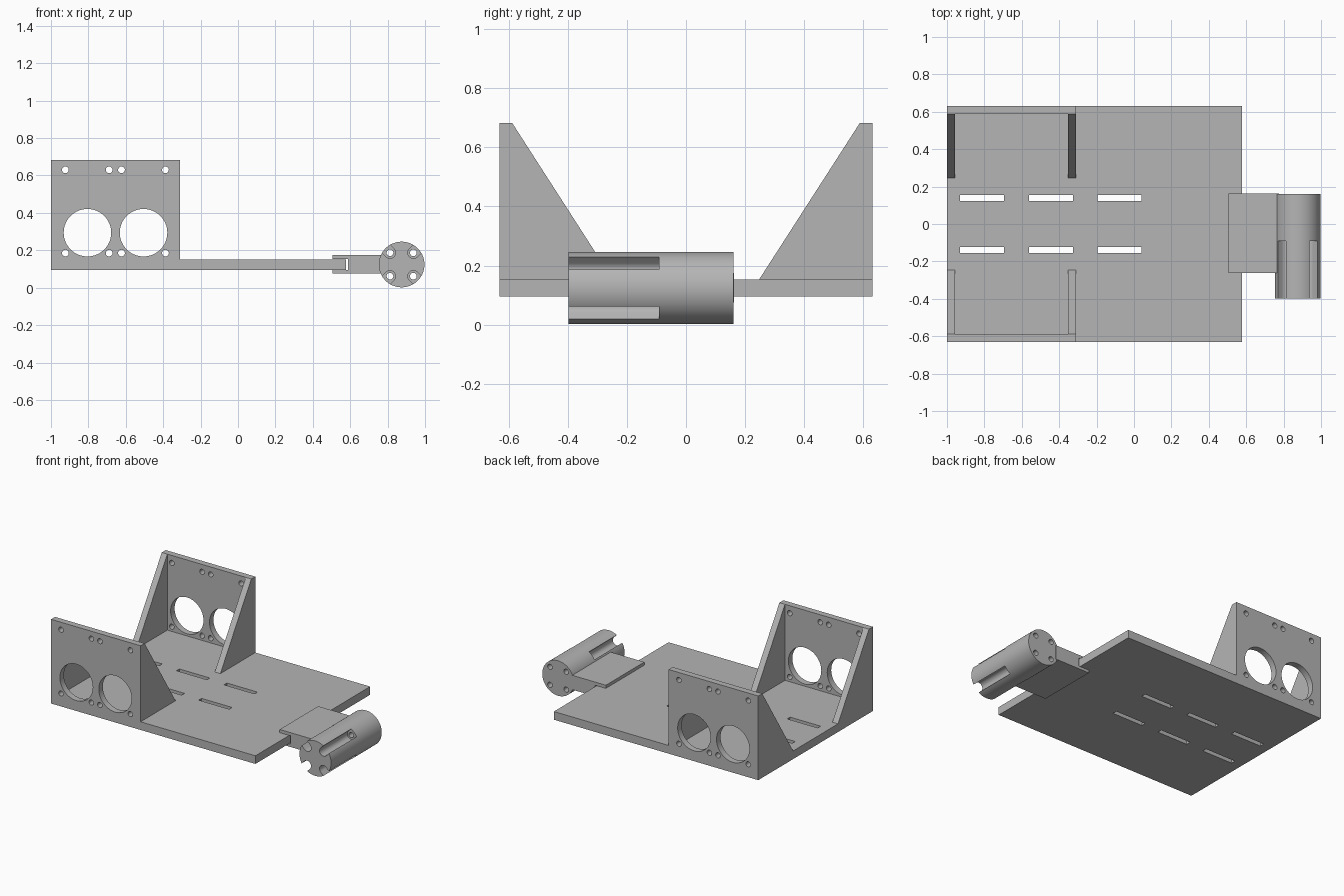
import bpy, bmesh
from math import sin, cos, pi, radians
from mathutils import Vector

if "Cube" in bpy.data.objects:
    bpy.data.objects.remove(bpy.data.objects["Cube"])

grey = bpy.data.materials.new("plain grey")
grey.use_nodes = True
grey.diffuse_color = (0.46, 0.46, 0.46, 1)
grey.node_tree.nodes["Principled BSDF"].inputs["Base Color"].default_value = grey.diffuse_color


def prism(bm, outline, axis, start, end):
    """Extrude a 2D outline along an axis."""
    def place(p, d):
        u, v = p
        return {"x": (d, u, v), "y": (u, d, v), "z": (u, v, d)}[axis]
    face = bm.faces.new([bm.verts.new(place(p, start)) for p in outline])
    made = bmesh.ops.extrude_face_region(bm, geom=[face])["geom"]
    shift = Vector(place((0, 0), end - start))
    bmesh.ops.translate(bm, vec=shift, verts=[g for g in made if isinstance(g, bmesh.types.BMVert)])


def rect(u0, u1, v0, v1):
    return [(u0, v0), (u1, v0), (u1, v1), (u0, v1)]


def circle(u, v, r, n=32):
    return [(u + r * cos(2 * pi * i / n), v + r * sin(2 * pi * i / n)) for i in range(n)]


def make(name, prisms, smooth=False):
    bm = bmesh.new()
    for p in prisms:
        prism(bm, *p)
    bmesh.ops.recalc_face_normals(bm, faces=bm.faces)
    mesh = bpy.data.meshes.new(name)
    bm.to_mesh(mesh)
    bm.free()
    ob = bpy.data.objects.new(name, mesh)
    bpy.context.collection.objects.link(ob)
    mesh.materials.append(grey)
    return ob


def cut(ob, prisms):
    """Subtract a set of separate prisms from an object."""
    cutter = make("cutter", prisms)
    cutter.hide_render = True
    mod = ob.modifiers.new("cut", "BOOLEAN")
    mod.operation, mod.solver, mod.object = "DIFFERENCE", "EXACT", cutter
    select(ob)
    bpy.ops.object.modifier_apply(modifier=mod.name)
    bpy.data.objects.remove(cutter)


def select(ob):
    bpy.ops.object.select_all(action="DESELECT")
    ob.select_set(True)
    bpy.context.view_layer.objects.active = ob


def smooth(ob):
    select(ob)
    bpy.ops.object.shade_smooth_by_angle(angle=radians(30))


# Base plate with two rows of strap slots
BOTTOM, FLOOR, TOP = 0.095, 0.152, 0.682
base = make("base_plate", [(rect(-1, 0.577, -0.632, 0.632), "z", BOTTOM, FLOOR)])
cut(base, [(rect(x, x + 0.236, y - 0.016, y + 0.016), "z", 0, 0.3)
           for x in (-0.93, -0.562, -0.195) for y in (-0.14, 0.14)])

# Sensor walls with paired openings, screw holes and sloping side braces
for side, label in ((-1, "front"), (1, "back")):
    wall = make(label + "_wall", [(rect(-1, -0.309, FLOOR, TOP), "y", side * 0.588, side * 0.632)])
    holes = [circle(x, 0.294, 0.127, 64) for x in (-0.805, -0.505)]
    holes += [circle(x, z, 0.018, 24) for x in (-0.923, -0.689, -0.623, -0.388) for z in (0.185, 0.63)]
    cut(wall, [(h, "y", side * 0.5, side * 0.7) for h in holes])
    smooth(wall)
    brace = [(side * 0.588, FLOOR), (side * 0.247, FLOOR), (side * 0.588, TOP)]
    for x, end in ((-1, "right"), (-0.352, "left")):
        make(f"{label}_{end}_brace", [(brace, "x", x, x + 0.043)])

# Clip that grips the edge of the base plate
clip = [(0.505, 0.175), (0.505, 0.153), (0.588, 0.153), (0.588, 0.094),
        (0.505, 0.094), (0.505, 0.075), (0.775, 0.075), (0.775, 0.175)]
make("edge_clip", [(clip, "y", -0.262, 0.162)])

# Round holder with four screw holes and diagonal open channels
CX, CZ, OFF, CHANNEL = 0.875, 0.124, 0.0625, 0.03
holder = make("round_holder", [(circle(CX, CZ, 0.122, 96), "y", -0.398, 0.16)])
channels, screws = [], []
for sx in (-1, 1):
    for sz in (-1, 1):
        hx, hz = CX + sx * OFF, CZ + sz * OFF
        turn = Vector((sx, sz)).normalized()
        across = Vector((-turn.y, turn.x))
        shape = [(0.1, -CHANNEL), (0.1, CHANNEL)]
        shape += [(-CHANNEL * sin(pi * i / 16), CHANNEL * cos(pi * i / 16)) for i in range(17)]
        outline = [Vector((hx, hz)) + turn * a + across * b for a, b in shape]
        channels.append((outline, "y", -0.5, -0.092))
        screws.append((circle(hx, hz, 0.018, 24), "y", -0.6, 0.3))
for channel in channels:
    cut(holder, [channel])
cut(holder, screws)
smooth(holder)
